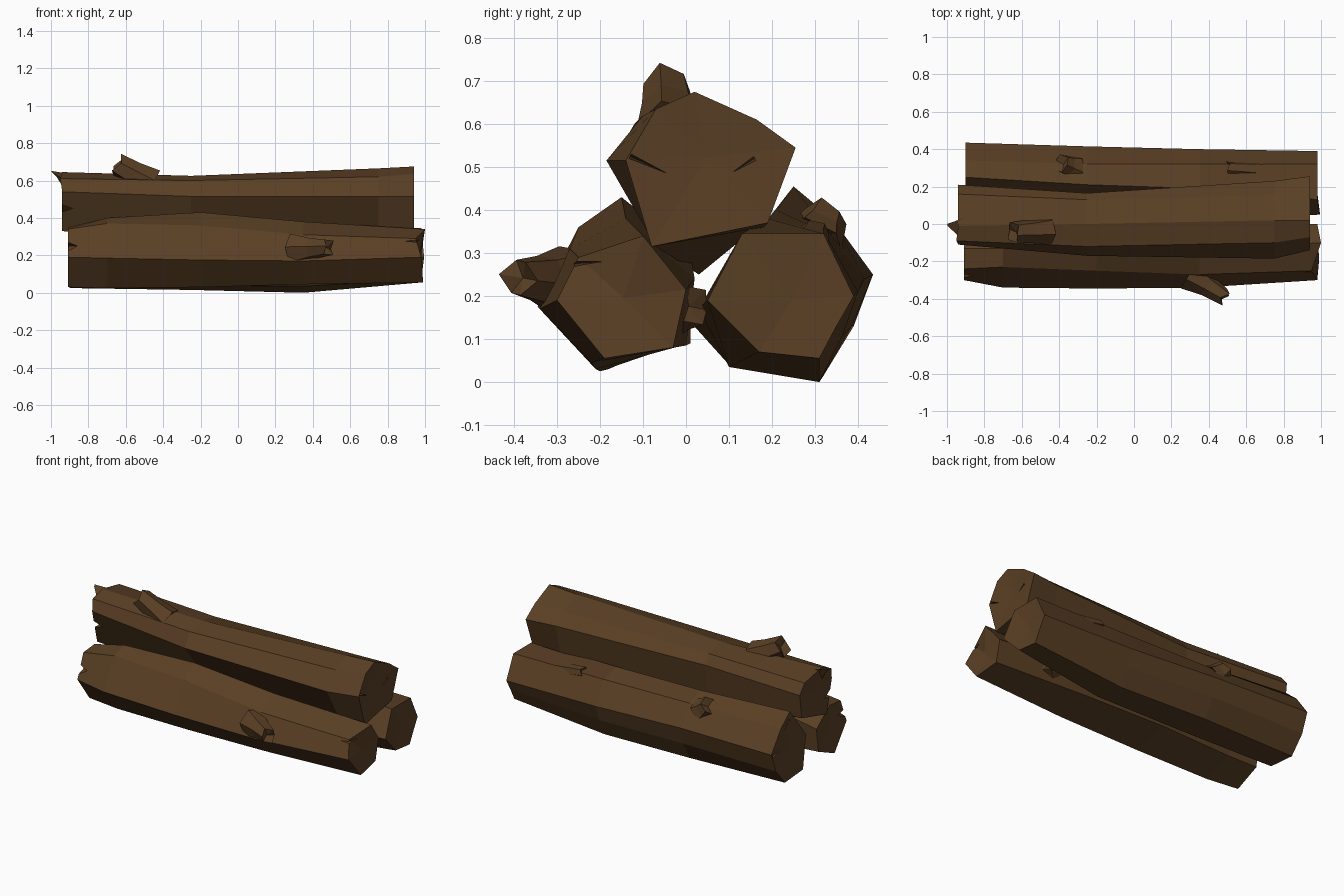
import bpy, bmesh
from math import cos, sin, pi
from mathutils import Vector

if "Cube" in bpy.data.objects:
    bpy.data.objects.remove(bpy.data.objects["Cube"])

bark = bpy.data.materials.new("bark_brown")
bark.diffuse_color = (0.102, 0.050, 0.018, 1)
bark.use_nodes = True
bark.node_tree.nodes["Principled BSDF"].inputs["Base Color"].default_value = bark.diffuse_color


def finish(name, bm):
    bmesh.ops.recalc_face_normals(bm, faces=bm.faces)
    me = bpy.data.meshes.new(name)
    bm.to_mesh(me)
    bm.free()
    ob = bpy.data.objects.new(name, me)
    bpy.context.collection.objects.link(ob)
    me.materials.append(bark)
    return ob


def loft(name, rings, inset=0.012):
    """Skin rings of points; each end gets a slightly sunken fan."""
    bm = bmesh.new()
    vs = [[bm.verts.new(p) for p in r] for r in rings]
    n = len(vs[0])
    for a, b in zip(vs, vs[1:]):
        for i in range(n):
            j = (i + 1) % n
            bm.faces.new((a[i], a[j], b[j], b[i]))
    for end, nxt in ((vs[0], vs[1]), (vs[-1], vs[-2])):
        mid = sum((v.co for v in end), Vector()) / n
        inward = (sum((v.co for v in nxt), Vector()) / n - mid).normalized()
        c = bm.verts.new(mid + inward * inset)
        for i in range(n):
            bm.faces.new((end[i], end[(i + 1) % n], c))
    return finish(name, bm)


def log(name, sections, splinters, cracks):
    """sections: (x, yz outline); splinters: (ring, corner, dx); cracks: (x, y, z, dy, dz, width)."""
    rings = [[Vector((x, y, z)) for y, z in pts] for x, pts in sections]
    for r, i, dx in splinters:
        rings[r][i].x += dx
    ob = loft(name, rings)
    # wedge-shaped splits in the sawn ends
    for k, (x, y, z, dy, dz, w) in enumerate(cracks):
        s = 1 if x > 0 else -1
        side = Vector((0, -dz, dy)).normalized() * w
        a, b = Vector((x + s * .04, y, z)), Vector((x + s * .04, y + dy, z + dz))
        deep = Vector((-s * .13, 0, 0))
        bm = bmesh.new()
        base = [bm.verts.new(p) for p in (a + side, b, a - side)]
        tip = bm.verts.new(a + deep)
        bm.faces.new(base)
        for i in range(3):
            bm.faces.new((base[i], base[(i + 1) % 3], tip))
        cut = finish(f"{name}_crack_cutter_{k}", bm)
        cut.hide_render = True
        cut.hide_viewport = True
        m = ob.modifiers.new("crack", 'BOOLEAN')
        m.operation = 'DIFFERENCE'
        m.solver = 'EXACT'
        m.object = cut
    return ob


def stub(name, base, tip, r0, r1, flat=1.0, jag=0.012):
    """Broken-off branch: tapered six-sided stub with an uneven end."""
    base, tip = Vector(base), Vector(tip)
    d = (tip - base).normalized()
    u = d.cross(Vector((0, 1, 0.3))).normalized()
    v = d.cross(u)
    rings = []
    for c, r, j in ((base, r0, 0), (base.lerp(tip, .5), (r0 + 2 * r1) / 3, 0), (tip, r1, jag)):
        rings.append([c + u * r * flat * cos(i * pi / 3) + v * r * sin(i * pi / 3)
                      + d * j * (1 if i % 2 else -1) for i in range(6)])
    return loft(name, rings, 0.02)


# Top log
log("top_log", [
    (-0.94, [(-.01, .645), (.16, .61), (.21, .55), (.19, .40), (-.06, .33), (-.11, .54), (-.09, .61)]),
    (-0.25, [(.0, .625), (.13, .60), (.165, .54), (.14, .34), (.03, .25), (-.17, .515), (-.12, .60)]),
    (0.75, [(.02, .665), (.155, .61), (.23, .545), (.18, .36), (-.07, .315), (-.185, .515), (-.10, .62)]),
    (0.94, [(.02, .675), (.165, .61), (.255, .545), (.19, .37), (-.08, .315), (-.14, .515), (-.07, .635)]),
], [(0, 6, -.01)],
    [(.94, -.13, .525, .13, -.06, .008), (.94, .16, .52, -.08, -.05, .008),
     (-.94, -.12, .46, .12, -.04, .04)])

# Splinter on the left end of the top log
loft("top_log_splinter", [
    [Vector(p) for p in ((-.90, .035, .635), (-.90, -.10, .585), (-.92, -.02, .54))],
    [Vector(p) for p in ((-1.0, .0, .652), (-.995, -.012, .645), (-.97, -.004, .62))],
], 0)

# Front log
log("front_log", [
    (-0.91, [(-.13, .35), (.0, .25), (-.02, .10), (-.18, .03), (-.30, .19), (-.24, .34)]),
    (-0.70, [(-.13, .40), (-.01, .28), (-.01, .09), (-.20, .025), (-.34, .185), (-.23, .37)]),
    (-0.2, [(-.15, .43), (.01, .30), (.01, .09), (-.21, .03), (-.345, .175), (-.25, .36)]),
    (0.35, [(-.14, .38), (.02, .24), (.0, .085), (-.22, .045), (-.34, .17), (-.27, .31)]),
    (0.98, [(-.10, .34), (.0, .215), (-.03, .08), (-.19, .055), (-.30, .19), (-.25, .29)]),
], [(4, 0, .02), (4, 3, .01), (4, 5, -.03)],
    [(.98, -.26, .275, .12, .01, .012), (-.91, -.32, .25, .15, .0, .06)])

# Back log
log("back_log", [
    (-0.90, [(.25, .455), (.34, .38), (.435, .25), (.39, .13), (.30, .025), (.12, .04), (.09, .25)]),
    (-0.25, [(.21, .40), (.32, .36), (.415, .24), (.385, .13), (.32, .015), (.10, .04), (.01, .14)]),
    (0.35, [(.19, .38), (.32, .35), (.40, .21), (.365, .11), (.31, .0), (.10, .035), (.03, .17)]),
    (0.98, [(.13, .345), (.32, .345), (.39, .20), (.35, .13), (.31, .055), (.17, .07), (.05, .19)]),
], [(3, 6, .015)],
    [(-.90, .25, .40, .08, -.07, .012), (-.90, .42, .23, -.12, .02, .012)])

# Broken branch stubs and knots
stub("top_branch_stub", (-.46, -.035, .58), (-.645, -.045, .685), .08, .056, 1.1)
stub("front_branch_stub", (.30, -.27, .232), (.485, -.39, .243), .09, .045, 1.0, .015)
stub("back_branch_stub", (-.33, .295, .32), (-.39, .325, .385), .08, .05, 1.1, .007)
stub("back_knot", (.72, .28, .31), (.50, .295, .345), .055, .04, .8, .006)
stub("inner_knot", (.58, -.04, .17), (.64, .02, .178), .07, .048, 1.0, .008)
